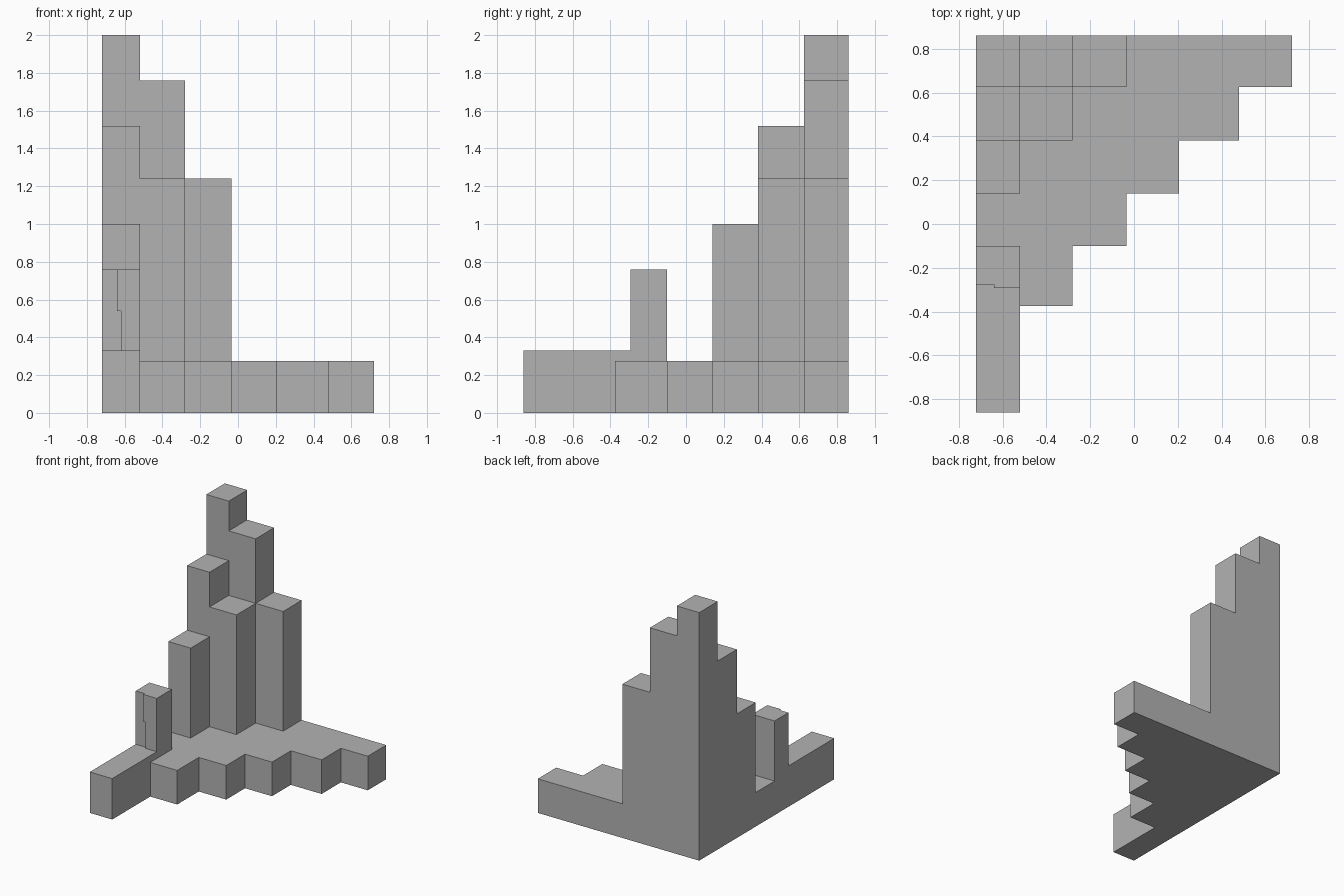
import bpy
import bmesh
import math

cube = bpy.data.objects.get("Cube")
if cube:
    bpy.data.objects.remove(cube, do_unlink=True)

# One plain grey for everything
stone = bpy.data.materials.new("stone_grey")
stone.use_nodes = True
grey = (0.45, 0.45, 0.45, 1)
stone.diffuse_color = grey
stone.node_tree.nodes["Principled BSDF"].inputs["Base Color"].default_value = grey


def block_solid(name, blocks):
    """Fuse boxes (low corner, high corner) into one closed, flat-faced mesh."""
    cuts = [sorted({b[end][axis] for b in blocks for end in (0, 1)}) for axis in range(3)]

    def filled(cell):
        if any(c < 0 or c >= len(cuts[a]) - 1 for a, c in enumerate(cell)):
            return False
        mid = [(cuts[a][c] + cuts[a][c + 1]) / 2 for a, c in enumerate(cell)]
        return any(all(lo[a] < mid[a] < hi[a] for a in range(3)) for lo, hi in blocks)

    bm = bmesh.new()
    sizes = [range(len(c) - 1) for c in cuts]
    for cell in [(i, j, k) for i in sizes[0] for j in sizes[1] for k in sizes[2]]:
        if not filled(cell):
            continue
        for axis in range(3):
            u, v = (axis + 1) % 3, (axis + 2) % 3
            for side in (0, 1):
                beside = list(cell)
                beside[axis] += 2 * side - 1
                if filled(beside):
                    continue
                # Skin only where the cell meets open air
                corners = []
                for du, dv in ((0, 0), (1, 0), (1, 1), (0, 1)):
                    p = [0, 0, 0]
                    p[axis] = cuts[axis][cell[axis] + side]
                    p[u] = cuts[u][cell[u] + du]
                    p[v] = cuts[v][cell[v] + dv]
                    corners.append(bm.verts.new(p))
                bm.faces.new(corners if side else corners[::-1])
    bmesh.ops.remove_doubles(bm, verts=bm.verts, dist=0.0001)
    bmesh.ops.dissolve_limit(bm, angle_limit=math.radians(1), verts=bm.verts, edges=bm.edges)
    mesh = bpy.data.meshes.new(name)
    bm.to_mesh(mesh)
    bm.free()
    mesh.materials.append(stone)
    obj = bpy.data.objects.new(name, mesh)
    bpy.context.collection.objects.link(obj)


# Column lines from the tall corner outwards
xs = [-0.72, -0.52, -0.28, -0.035, 0.205, 0.48, 0.72]
ys = [0.86, 0.625, 0.38, 0.14, -0.10, -0.375]
base_top = 0.275

# Stair-edged base, one row per step
blocks = [((xs[0], ys[i + 1], 0), (xs[6 - i], ys[i], base_top)) for i in range(5)]

# Low front wall
blocks.append(((xs[0], -0.86, 0), (xs[1], ys[4], 0.33)))

# Stepped towers, row by row from the back
for row, heights in enumerate([(2.0, 1.76, 1.24), (1.52, 1.24), (1.0,)]):
    for col, top in enumerate(heights):
        blocks.append(((xs[col], ys[row + 1], 0), (xs[col + 1], ys[row], top)))
block_solid("stepped_tower", blocks)

# Pillar on the front wall, with a shallow chipped recess on its front
pillar_back, recess, front, split = -0.10, -0.275, -0.293, 0.54
block_solid("chipped_pillar", [
    ((xs[0], recess, 0.33), (xs[1], pillar_back, 0.76)),
    ((-0.62, front, 0.33), (xs[1], pillar_back, split)),
    ((-0.64, front, split), (xs[1], pillar_back, 0.76)),
])
